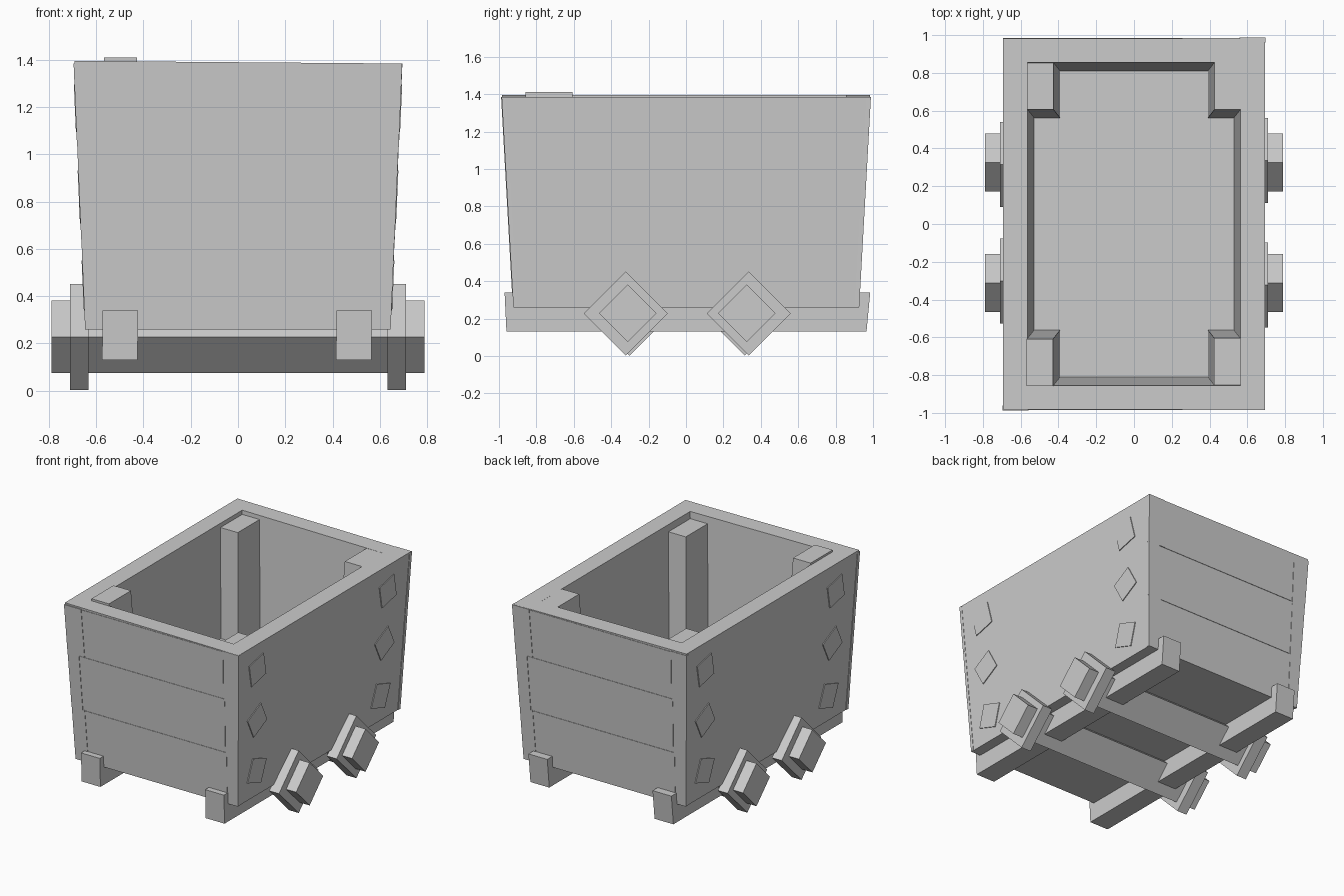
import bpy, bmesh, math

old = bpy.data.objects.get("Cube")
if old:
    bpy.data.objects.remove(old)

GREY = (0.6, 0.6, 0.6, 1)
mat = bpy.data.materials.new("plain grey")
mat.use_nodes = True
mat.diffuse_color = GREY
mat.node_tree.nodes["Principled BSDF"].inputs["Base Color"].default_value = GREY

BASE, RIM, FLOOR = 0.26, 1.39, 0.59


def half_x(z):
    return 0.643 + 0.05 * (z - BASE) / (RIM - BASE)


def half_y(z):
    return 0.92 + 0.063 * (z - BASE) / (RIM - BASE)


def loft(name, rings):
    """Closed solid through a list of four-point rings."""
    bm = bmesh.new()
    rows = [[bm.verts.new(p) for p in ring] for ring in rings]
    for a, b in zip(rows, rows[1:]):
        for i in range(4):
            j = (i + 1) % 4
            bm.faces.new((a[i], a[j], b[j], b[i]))
    bm.faces.new(rows[0][::-1])
    bm.faces.new(rows[-1])
    bmesh.ops.recalc_face_normals(bm, faces=bm.faces)
    mesh = bpy.data.meshes.new(name)
    bm.to_mesh(mesh)
    bm.free()
    mesh.materials.append(mat)
    obj = bpy.data.objects.new(name, mesh)
    bpy.context.collection.objects.link(obj)
    return obj


def rect(x0, x1, y0, y1, z, slope=0):
    return [(x, y, z + slope * x) for x, y in ((x0, y0), (x1, y0), (x1, y1), (x0, y1))]


def level(z, inset_x=0, inset_y=0, slope=0):
    x, y = half_x(z) - inset_x, half_y(z) - inset_y
    return rect(-x, x, -y, y, z, slope)


# Flared tub with thick walls and a raised floor
loft("tub", [level(BASE), level(RIM, slope=-0.008),
             level(RIM, 0.128, 0.128, -0.008), level(FLOOR, 0.128, 0.128)])

# Leaning inner corner posts of uneven height
for sx, sy, top in ((-1, -1, 1.41), (1, -1, 1.335), (1, 1, 1.385), (-1, 1, 1.365)):
    rings = []
    for z in (FLOOR - 0.03, top):
        x, y = half_x(z) - 0.126, half_y(z) - 0.126
        rings.append(rect(sx * (x - 0.14), sx * x, sy * (y - 0.25), sy * y, z))
    loft("corner_post", rings)

# Corner strips and boards on both ends, in three slightly crooked tiers
TIERS = ((BASE, 0.64), (0.64, 1.035), (1.035, RIM - 0.006))


def end_plate(name, sy, xs_low, xs_high, z0, z1, proud, tilt):
    rings = []
    for depth in (-0.02, 1):
        ring = []
        for x, z in ((xs_low[0], z0), (xs_low[1], z0 + tilt),
                     (xs_high[1], z1 + tilt), (xs_high[0], z1)):
            out = proud if depth > 0 else depth
            ring.append((sy * x * -1, sy * (half_y(z) + out), z))
        rings.append(ring)
    loft(name, rings)


for sy in (-1, 1):
    for i, (z0, z1) in enumerate(TIERS):
        a, b = half_x(z0), half_x(z1)
        lean = (-0.545, -0.575, -0.545)[i]
        end_plate("corner_strip", sy, (-a - 0.004, lean), (-b - 0.003, lean - 0.015),
                  z0, z1, 0.006, 0)
        end_plate("end_board", sy, (lean, 0.56), (lean - 0.015, 0.57),
                  z0, z1 - 0.004, 0.003, 0)
        end_plate("corner_strip", sy, (0.57, a + 0.003), (0.57, b + 0.002),
                  z0, z1, 0.003, 0)

# Square studs lying on the sloping sides: y, z, turn in degrees
STUDS = ((-0.76, 1.195, 13), (-0.74, 0.82, 28), (-0.72, 0.445, -19),
         (0.725, 1.195, 13), (0.71, 0.82, 28), (0.69, 0.445, -19))
for side in (-1, 1):
    for y, z, turn in STUDS:
        rings = []
        for out in (-0.01, 0.006):
            ring = []
            for k in range(4):
                ang = math.radians(turn + 45 + 90 * k)
                py, pz = y + 0.118 * math.cos(ang), z + 0.118 * math.sin(ang)
                ring.append((side * (half_x(pz) + out), side * py, pz))
            rings.append(ring)
        loft("side_stud", rings)

# Two long runners under the tub, poking out past both ends
for x in (-0.5, 0.49):
    loft("runner", [rect(x - 0.075, x + 0.075, -0.96, 0.965, 0.13),
                    rect(x - 0.073, x + 0.077, -0.97, 0.985, 0.34)])


# Square axles set on edge, with square wheels
def diamond(x, y, z, r):
    return [(x, y + r, z), (x, y, z + r), (x, y - r, z), (x, y, z - r)]


for y in (-0.312, 0.325):
    loft("axle", [diamond(-0.79, y, 0.228, 0.154), diamond(0.79, y, 0.228, 0.154)])
    for side in (-1, 1):
        wy = y + 0.01 * side * (1 if y > 0 else -1)
        loft("wheel", [diamond(side * 0.632, wy, 0.227, 0.225),
                       diamond(side * 0.71, wy, 0.227, 0.225)])
